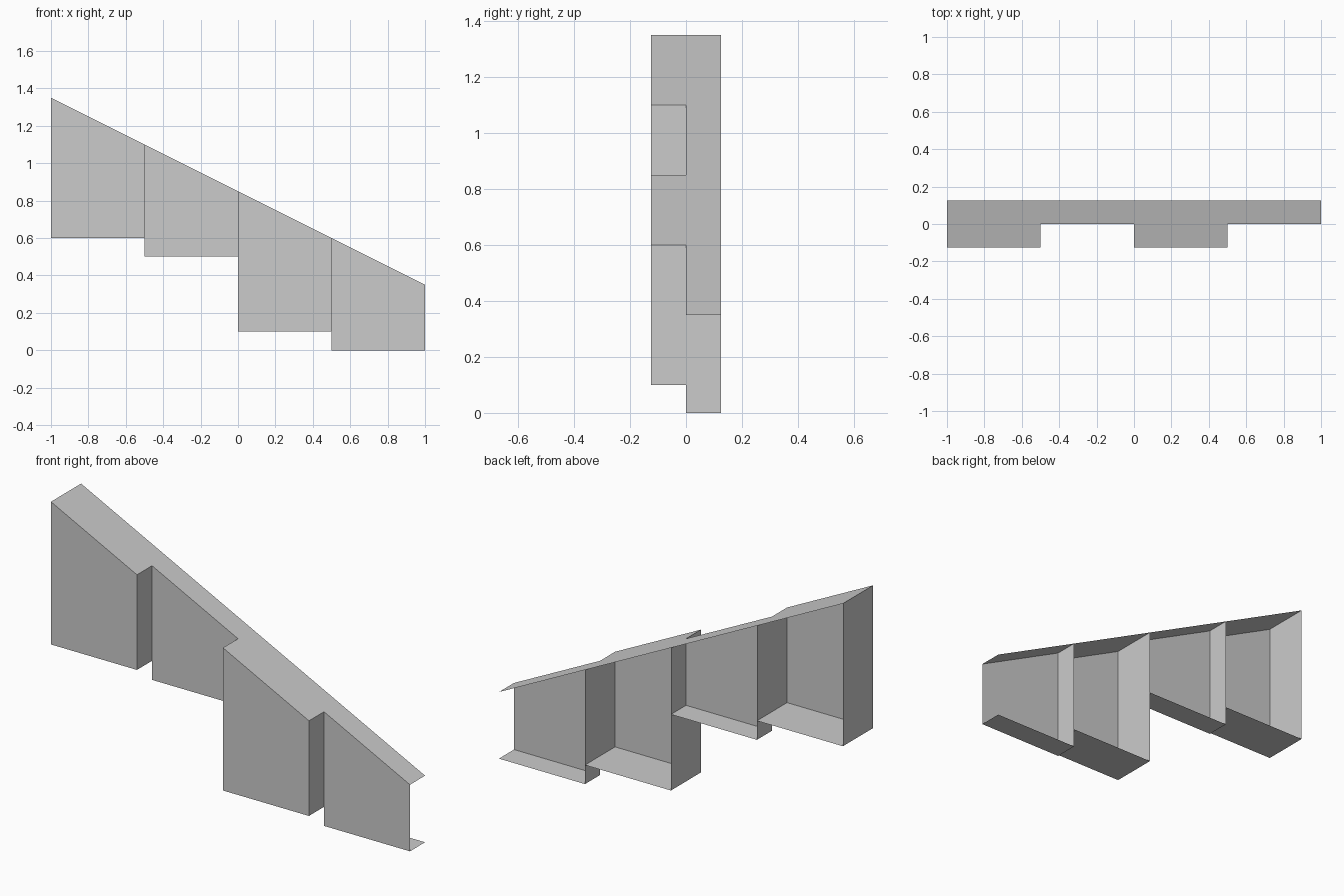
import bpy
import bmesh

cube = bpy.data.objects.get("Cube")
if cube:
    bpy.data.objects.remove(cube, do_unlink=True)

# One flat grey for the whole wall
grey = bpy.data.materials.new("light_grey")
grey.use_nodes = True
grey.diffuse_color = (0.6, 0.6, 0.6, 1)
bsdf = next(n for n in grey.node_tree.nodes if n.type == 'BSDF_PRINCIPLED')
bsdf.inputs["Base Color"].default_value = grey.diffuse_color

BACK, FACE, RECESS, WIDTH = 0.125, -0.125, 0.0, 0.5


def top(x):
    """Height of the sloping cap at x."""
    return 0.85 - 0.5 * x


def sheet_part(name, faces):
    """Make an object out of thin flat panels."""
    bm = bmesh.new()
    for corners in faces:
        bm.faces.new([bm.verts.new(c) for c in corners])
    bmesh.ops.remove_doubles(bm, verts=bm.verts, dist=0.0001)
    mesh = bpy.data.meshes.new(name)
    bm.to_mesh(mesh)
    bm.free()
    mesh.materials.append(grey)
    obj = bpy.data.objects.new(name, mesh)
    bpy.context.collection.objects.link(obj)


def end_wall(x, y0, y1, z):
    """Upright panel facing -x."""
    return [(x, y0, z), (x, y0, top(x)), (x, y1, top(x)), (x, y1, z)]


# Bays: left edge, front plane, underside height
bays = [(-1, FACE, 0.6), (-0.5, RECESS, 0.5), (0, FACE, 0.1), (0.5, RECESS, 0)]

for i, (x0, y, z) in enumerate(bays):
    x1 = x0 + WIDTH
    # Front panel, sloping cap and floor of the bay
    front = [(x0, y, z), (x1, y, z), (x1, y, top(x1)), (x0, y, top(x0))]
    cap = [(x0, y, top(x0)), (x1, y, top(x1)),
           (x1, BACK, top(x1)), (x0, BACK, top(x0))]
    floor = [(x0, y, z), (x0, BACK, z), (x1, BACK, z), (x1, y, z)]
    sheet_part(f"bay_{i + 1}", [front, cap, floor])

    # Divider at the start of the bay, with the step back to a recessed bay
    walls = [end_wall(x0, y, BACK, z)]
    if y == RECESS:
        walls.append(end_wall(x0, FACE, RECESS, bays[i - 1][2]))
    sheet_part(f"divider_{i + 1}", walls)
